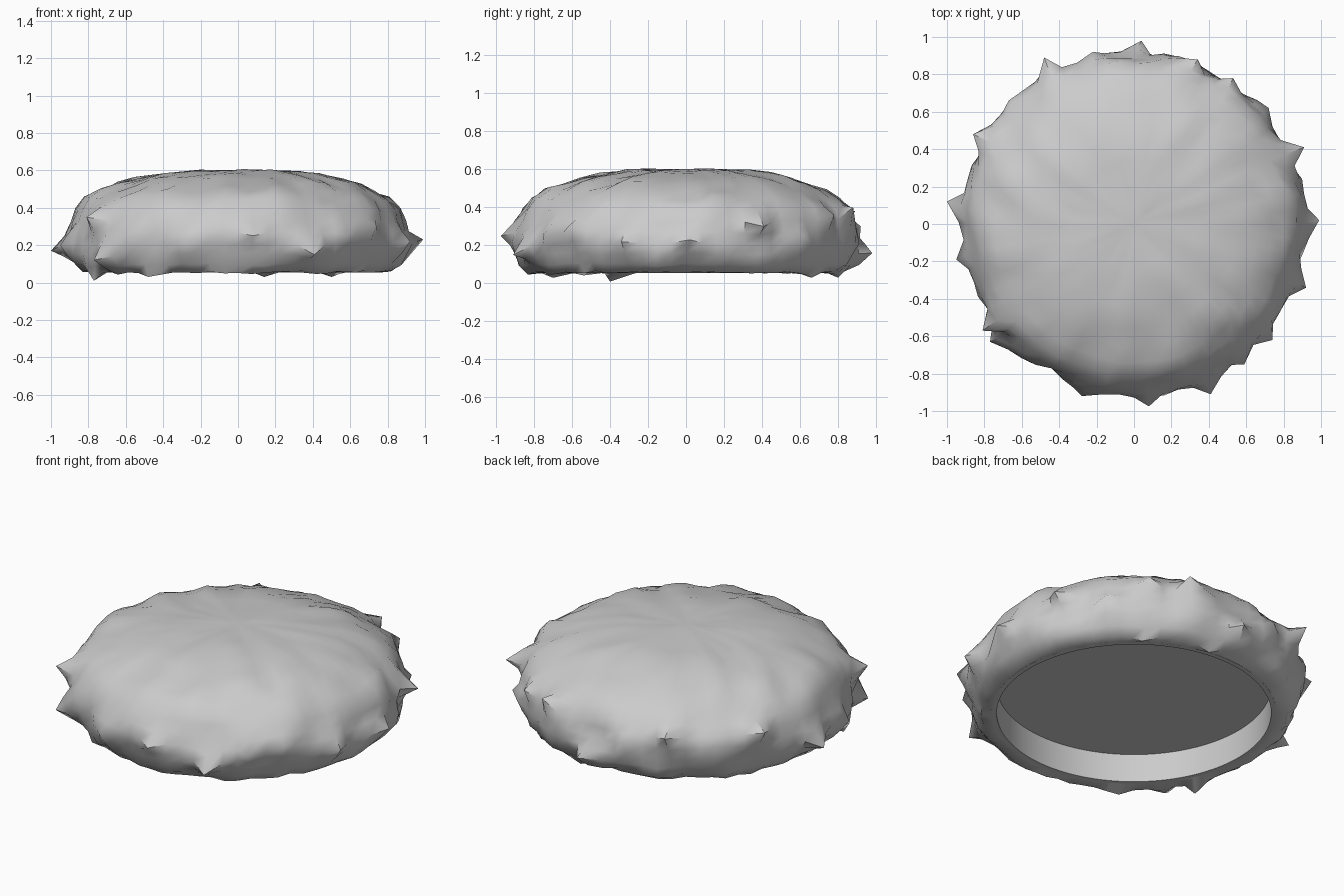
import bpy, bmesh, math, random
from mathutils import Vector, noise

if "Cube" in bpy.data.objects:
    bpy.data.objects.remove(bpy.data.objects["Cube"])

random.seed(4)
SEGS = 72

# Lumpy cushion: (radius, height, lump size) from the underside rim to the crown
PROFILE = [(0.77, 0.055, 0.0), (0.83, 0.06, 0.02), (0.875, 0.10, 0.03), (0.90, 0.155, 0.035),
           (0.91, 0.21, 0.035), (0.905, 0.27, 0.035), (0.89, 0.33, 0.035), (0.86, 0.39, 0.03),
           (0.81, 0.445, 0.03), (0.74, 0.49, 0.028), (0.66, 0.525, 0.025), (0.56, 0.555, 0.02),
           (0.45, 0.58, 0.017), (0.34, 0.593, 0.014), (0.22, 0.60, 0.012), (0.10, 0.602, 0.008)]

# Pointed tufts around the edge: tip (x, y, z)
TUFTS = [(0.99, 0.02, 0.23), (0.91, 0.41, 0.30), (0.72, 0.62, 0.25), (0.53, 0.78, 0.36),
         (0.34, 0.88, 0.40), (0.04, 0.98, 0.16), (-0.22, 0.92, 0.30), (-0.48, 0.89, 0.38),
         (-0.67, 0.66, 0.30), (-0.86, 0.48, 0.36), (-1.0, 0.12, 0.17), (-0.95, -0.19, 0.20),
         (-0.81, -0.57, 0.35), (-0.77, -0.63, 0.12), (-0.28, -0.92, 0.22), (0.08, -0.975, 0.25),
         (0.41, -0.91, 0.15), (0.59, -0.75, 0.25), (0.74, -0.62, 0.30), (0.92, -0.34, 0.22),
         (-0.77, -0.40, 0.01), (-0.48, -0.70, 0.03), (0.50, 0.66, 0.03), (0.14, 0.80, 0.03)]


def make_object(name, bm, angle):
    bmesh.ops.recalc_face_normals(bm, faces=bm.faces[:])
    mesh = bpy.data.meshes.new(name)
    bm.to_mesh(mesh)
    bm.free()
    ob = bpy.data.objects.new(name, mesh)
    bpy.context.collection.objects.link(ob)
    bpy.ops.object.select_all(action='DESELECT')
    ob.select_set(True)
    bpy.context.view_layer.objects.active = ob
    bpy.ops.object.shade_smooth_by_angle(angle=math.radians(angle))
    return ob


def lathe(profile, segs, closed=False):
    """Spin (r, z) points around z; returns the bmesh and its rings."""
    bm = bmesh.new()
    rings = [[bm.verts.new((p[0] * math.cos(2 * math.pi * i / segs),
                            p[0] * math.sin(2 * math.pi * i / segs), p[1]))
              for i in range(segs)] for p in profile]
    pairs = list(zip(rings, rings[1:])) + ([(rings[-1], rings[0])] if closed else [])
    for a, b in pairs:
        for i in range(segs):
            j = (i + 1) % segs
            bm.faces.new((a[i], a[j], b[j], b[i]))
    return bm, rings


# Cushion body
bm, rings = lathe(PROFILE, SEGS)
crown = bm.verts.new((0, 0, 0.602))
for i in range(SEGS):
    bm.faces.new((rings[-1][i], rings[-1][(i + 1) % SEGS], crown))
bmesh.ops.recalc_face_normals(bm, faces=bm.faces[:])
bm.normal_update()

moves = {}
for ring, (r, z, lump) in zip(rings, PROFILE):
    for v in ring:
        n = noise.noise(v.co * 5.5) + 0.6 * noise.noise(v.co * 12 + Vector((7, 3, 1)))
        grain = random.uniform(-0.10, 0.10) if r > 0.5 else 0
        moves[v] = v.normal * lump * (n + grain)
for v, d in moves.items():
    v.co += d

# Pull the nearest part of the edge out to each tuft tip
for tip in map(Vector, TUFTS):
    pool = [v for ring in rings[1:] for v in ring]
    near = min(pool, key=lambda v: (v.co - tip).length)
    base, pull = near.co.copy(), tip - near.co
    for v in pool:
        v.co += pull * math.exp(-((v.co - base).length / 0.065) ** 2)
make_object("cushion", bm, 50)

# Ring under the cushion
bm, _ = lathe([(0.775, 0.055), (0.775, 0.23), (0.747, 0.23), (0.747, 0.055)], 96, closed=True)
make_object("base_ring", bm, 30)

# Recessed underside panel inside the ring
bm = bmesh.new()
bmesh.ops.create_circle(bm, cap_ends=True, segments=96, radius=0.76)
bmesh.ops.translate(bm, verts=bm.verts[:], vec=(0, 0, 0.225))
make_object("underside_panel", bm, 30)
